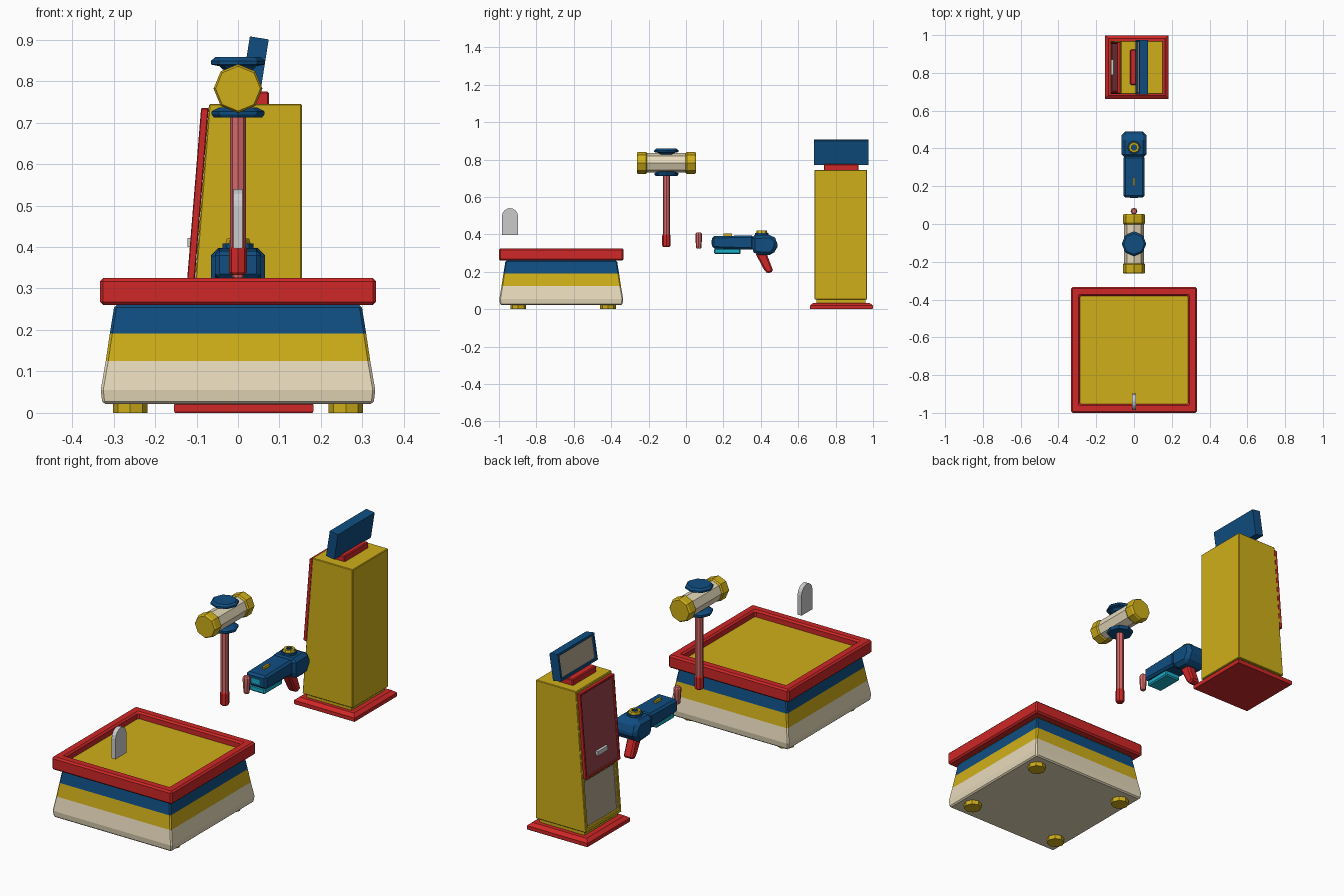
import bpy, bmesh
from math import pi, cos, sin, radians, sqrt
from mathutils import Matrix, Vector

if "Cube" in bpy.data.objects:
    bpy.data.objects.remove(bpy.data.objects["Cube"])

RED, YELLOW, BLUE = (.62, .02, .02), (.63, .43, .01), (.005, .075, .22)
CREAM, PINK, CYAN = (.80, .70, .50), (.68, .14, .14), (.01, .42, .58)
DARKRED, GLASS = (.32, .06, .07), (.45, .38, .28)


def material(col):
    key = "paint_%d_%d_%d" % tuple(round(c * 255) for c in col)
    m = bpy.data.materials.get(key)
    if not m:
        m = bpy.data.materials.new(key)
        m.diffuse_color = (*col, 1)
        m.use_nodes = True
        m.node_tree.nodes["Principled BSDF"].inputs["Base Color"].default_value = m.diffuse_color
    return m


def finish(name, bm, cols, bevel=0):
    bmesh.ops.recalc_face_normals(bm, faces=bm.faces)
    me = bpy.data.meshes.new(name)
    bm.to_mesh(me)
    bm.free()
    ob = bpy.data.objects.new(name, me)
    bpy.context.collection.objects.link(ob)
    for c in cols:
        me.materials.append(material(c))
    if bevel:
        mod = ob.modifiers.new("edge", 'BEVEL')
        mod.width, mod.segments, mod.limit_method = bevel, 1, 'ANGLE'
        mod.angle_limit = radians(35)
    return ob


def loft(name, rings, n, loc, *cols, along_y=False, closed=False, bevel=0):
    """Stack of (radius, height) rings; for n=4 the radius is the half side."""
    bm = bmesh.new()
    k, off = (sqrt(2), pi / 4) if n == 4 else (1, 0)
    loops = []
    for r, h in rings:
        pts = [(r * k * cos(off + 2 * pi * i / n), r * k * sin(off + 2 * pi * i / n), h) for i in range(n)]
        loops.append([bm.verts.new(p) for p in pts])
    pairs = list(zip(loops, loops[1:]))
    if closed:
        pairs.append((loops[-1], loops[0]))
    for s, (a, b) in enumerate(pairs):
        for i in range(n):
            f = bm.faces.new((a[i], a[(i + 1) % n], b[(i + 1) % n], b[i]))
            f.material_index = min(s, max(len(cols) - 1, 0))
    if not closed:
        bm.faces.new(loops[0])
        bm.faces.new(loops[-1]).material_index = max(len(cols) - 1, 0)
    rot = Matrix.Rotation(-pi / 2, 4, 'X') if along_y else Matrix()
    bm.transform(Matrix.Translation(loc) @ rot)
    return finish(name, bm, cols, bevel)


def prism(name, pts, axis, lo, hi, *cols, bevel=0):
    """Outline extruded along x (pts are y,z) or along y (pts are x,z)."""
    bm = bmesh.new()
    put = (lambda p, t: (t, *p)) if axis == 'x' else (lambda p, t: (p[0], t, p[1]))
    a, b = [[bm.verts.new(put(p, t)) for p in pts] for t in (lo, hi)]
    bm.faces.new(a)
    bm.faces.new(b)
    for i in range(len(pts)):
        j = (i + 1) % len(pts)
        bm.faces.new((a[i], a[j], b[j], b[i]))
    return finish(name, bm, cols, bevel)


def box(name, x, y, z, *cols, bevel=0):
    pts = [(y[0], z[0]), (y[1], z[0]), (y[1], z[1]), (y[0], z[1])]
    return prism(name, pts, 'x', *x, *cols, bevel=bevel)


def inset_panel(ob, width, depth, col):
    """Sink a coloured panel into the lowest face looking to -x."""
    ob.data.materials.append(material(col))
    bm = bmesh.new()
    bm.from_mesh(ob.data)
    faces = [f for f in bm.faces if f.normal.x < -.9]
    f = min(faces, key=lambda q: q.calc_center_median().z)
    bmesh.ops.inset_region(bm, faces=[f], thickness=width)
    r = bmesh.ops.inset_region(bm, faces=[f], thickness=.0005, depth=-depth)
    f.material_index = len(ob.data.materials) - 1
    bm.to_mesh(ob.data)
    bm.free()


# Play table: banded body, raised rim, floor and feet
TY = -.667
loft("table_body", [(.327, .022), (.331, .055), (.319, .125), (.309, .192), (.298, .26)], 4,
     (0, TY, 0), CREAM, CREAM, YELLOW, BLUE, bevel=.006)
loft("table_rim", [(.286, .26), (.333, .26), (.333, .325), (.286, .325)], 4,
     (0, TY, 0), RED, closed=True, bevel=.008)
box("table_floor", (-.287, .287), (TY - .287, TY + .287), (.262, .292), YELLOW)
for sx in (-1, 1):
    for sy in (-1, 1):
        loft("table_foot", [(.042, 0), (.042, .024)], 8, (sx * .26, -.657 + sy * .24, 0), YELLOW)

# Floating grey round-topped target
arc = [(-.941 + .043 * cos(pi * i / 8), .497 + .043 * sin(pi * i / 8)) for i in range(9)]
prism("target_plate", [(-.984, .397), (-.898, .397)] + arc, 'x', -.011, .011)

# Mallet
MY, MZ = -.105, .782
loft("mallet_handle", [(.019, .395), (.019, .735)], 8, (0, MY, 0), PINK)
loft("mallet_grip", [(.017, .333), (.022, .34), (.022, .395), (.018, .402)], 8, (0, MY, 0), RED)
loft("mallet_head", [(.052, -.11), (.052, .11)], 8, (0, MY, MZ), CREAM, along_y=True)
for s in (-1, 1):
    loft("mallet_cap", [(.053, s * .103), (.059, s * .11), (.059, s * .15), (.054, s * .158)], 8,
         (0, MY, MZ), YELLOW, along_y=True)
    loft("mallet_collar", [(.035, s * .045), (.045, s * .054), (.065, s * .058), (.065, s * .067), (.055, s * .076)
                           ] if s > 0 else [(.045, -.045), (.064, -.055), (.064, -.062), (.058, -.07)],
         8, (0, MY, MZ), BLUE)

# Small floating peg
loft("peg", [(.011, .324), (.014, .328), (.018, .385), (.018, .402), (.012, .41)], 8, (0, .068, 0), PINK)

# Toy blaster
prism("blaster_barrel", [(.14, .325), (.36, .318), (.36, .395), (.14, .39)], 'x', -.055, .055, BLUE, bevel=.01)
prism("blaster_rear", [(.35, .315), (.375, .29), (.462, .288), (.489, .333), (.489, .365), (.462, .398), (.35, .396)],
      'x', -.065, .065, BLUE, bevel=.02)
box("blaster_underside", (-.043, .043), (.15, .292), (.295, .325), CYAN, bevel=.006)
box("blaster_muzzle", (-.022, .022), (.137, .15), (.345, .37), CYAN)
prism("blaster_grip", [(.37, .30), (.43, .30), (.467, .203), (.435, .19), (.415, .215)],
      'x', -.024, .024, RED, bevel=.008)
loft("blaster_dial_base", [(.037, .39), (.037, .408)], 8, (0, .405, 0), BLUE)
loft("blaster_dial", [(.031, .405), (.027, .42), (.015, .42), (.015, .412)], 8, (0, .405, 0),
     YELLOW, YELLOW, BLUE)
box("blaster_sight", (-.005, .005), (.2, .245), (.39, .405), YELLOW)

# Cabinet on a plinth, with a sloped front facing -x
CY = .831
loft("cabinet_plinth", [(.166, 0), (.168, .004), (.168, .02), (.15, .034)], 4, (.014, CY, 0), RED)
box("cabinet_kick", (-.11, .14), (.698, .96), (.03, .06), YELLOW)
cabinet = prism("cabinet_body", [(-.125, .052), (.154, .052), (.154, .745), (-.07, .745), (-.104, .315)],
                'y', .687, .969, YELLOW, bevel=.003)
inset_panel(cabinet, .025, .012, GLASS)
door = prism("cabinet_door", [(-.105, .315), (-.123, .317), (-.089, .735), (-.071, .735)],
             'y', .692, .964, RED, bevel=.002)
inset_panel(door, .014, .006, DARKRED)
box("coin_slot", (-.122, -.105), (.79, .87), (.40, .422))
for i in range(8):
    box("door_hinge", (-.107 + i * .0041, -.09 + i * .0041), (.96, .968), (.34 + i * .048, .362 + i * .048), YELLOW)

# Tilted display on a red neck
box("display_neck", (-.02, .075), (.737, .923), (.74, .775), RED, bevel=.004)
display = box("display", (-.023, .023), (-.145, .145), (-.066, .066), BLUE)
inset_panel(display, .016, .008, GLASS)
display.location = (.041, .83, .839)
display.rotation_euler.y = radians(9)
